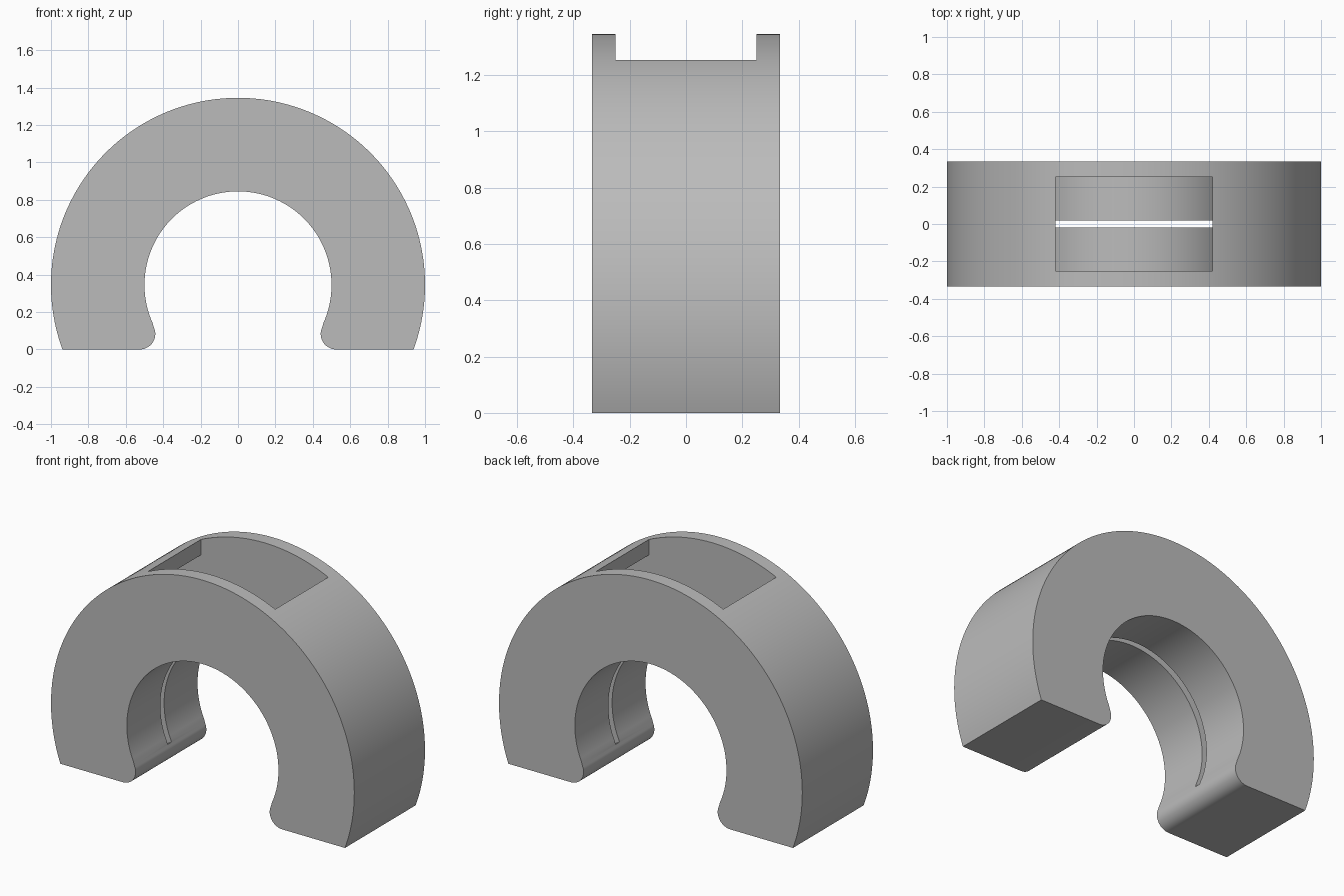
import bpy, bmesh
from math import cos, sin, asin, atan2, pi, radians

cube = bpy.data.objects.get("Cube")
if cube:
    bpy.data.objects.remove(cube, do_unlink=True)

CZ = 0.345                  # height of the arch centre
R_OUT, R_IN = 1.0, 0.5
DEPTH = 0.333               # half depth
WALL = 0.083                # shell thickness, also the foot rounding radius
LIP_X = 0.525               # centre of the rounded foot edge

grey = bpy.data.materials.new("plain grey")
grey.use_nodes = True
colour = (0.5, 0.5, 0.5, 1)
grey.diffuse_color = colour
grey.node_tree.nodes["Principled BSDF"].inputs["Base Color"].default_value = colour


def arc(cx, cz, r, a0, a1, n):
    """Points along an arc from angle a0 to a1."""
    return [(cx + r * cos(a0 + (a1 - a0) * i / n),
             cz + r * sin(a0 + (a1 - a0) * i / n)) for i in range(n + 1)]


def prism(name, points, half):
    """Extrude a closed xz profile along y, symmetric about y = 0."""
    bm = bmesh.new()
    face = bm.faces.new([bm.verts.new((x, -half, z)) for x, z in points])
    new = bmesh.ops.extrude_face_region(bm, geom=[face])["geom"]
    bmesh.ops.translate(bm, vec=(0, 2 * half, 0),
                        verts=[v for v in new if isinstance(v, bmesh.types.BMVert)])
    bmesh.ops.recalc_face_normals(bm, faces=bm.faces)
    mesh = bpy.data.meshes.new(name)
    bm.to_mesh(mesh)
    bm.free()
    mesh.materials.append(grey)
    ob = bpy.data.objects.new(name, mesh)
    bpy.context.collection.objects.link(ob)
    return ob


def ring(r_out, r_in, a_out, a_in, n=96):
    """Closed arch profile, each arc starting at its own angle."""
    return (arc(0, CZ, r_out, a_out, pi - a_out, n)
            + arc(0, CZ, r_in, pi - a_in, a_in, n))


# Arch body with rounded inner foot edges
tangent = atan2(WALL - CZ, LIP_X)
right_lip = arc(LIP_X, WALL, WALL, pi + tangent, 1.5 * pi, 14)
left_lip = [(-x, z) for x, z in reversed(right_lip)]
outer = arc(0, CZ, R_OUT, asin(-CZ), pi - asin(-CZ), 128)
inner = arc(0, CZ, R_IN, pi - tangent, tangent, 96)
body = prism("arch_body", outer + left_lip + inner[1:-1] + right_lip, DEPTH)

# Hollow interior, flat at the feet
ro, ri = R_OUT - WALL, R_IN + WALL
cavity = prism("cavity_cutter",
               ring(ro, ri, asin((WALL - CZ) / ro), asin((WALL - CZ) / ri)),
               DEPTH - WALL)

# Rectangular opening in the top
opening = prism("opening_cutter",
                [(-0.42, 1.1), (0.42, 1.1), (0.42, 1.5), (-0.42, 1.5)],
                DEPTH - WALL)

# Narrow slot around the inner wall
slot = prism("slot_cutter",
             ring(0.64, 0.46, radians(-26), radians(-26)), 0.018)

bpy.context.view_layer.objects.active = body
for cutter in (cavity, opening, slot):
    mod = body.modifiers.new(cutter.name, "BOOLEAN")
    mod.operation = "DIFFERENCE"
    mod.solver = "EXACT"
    mod.object = cutter
    bpy.ops.object.modifier_apply(modifier=mod.name)
    bpy.data.objects.remove(cutter, do_unlink=True)

bpy.ops.object.select_all(action="DESELECT")
body.select_set(True)
bpy.ops.object.shade_smooth_by_angle(angle=radians(30))
